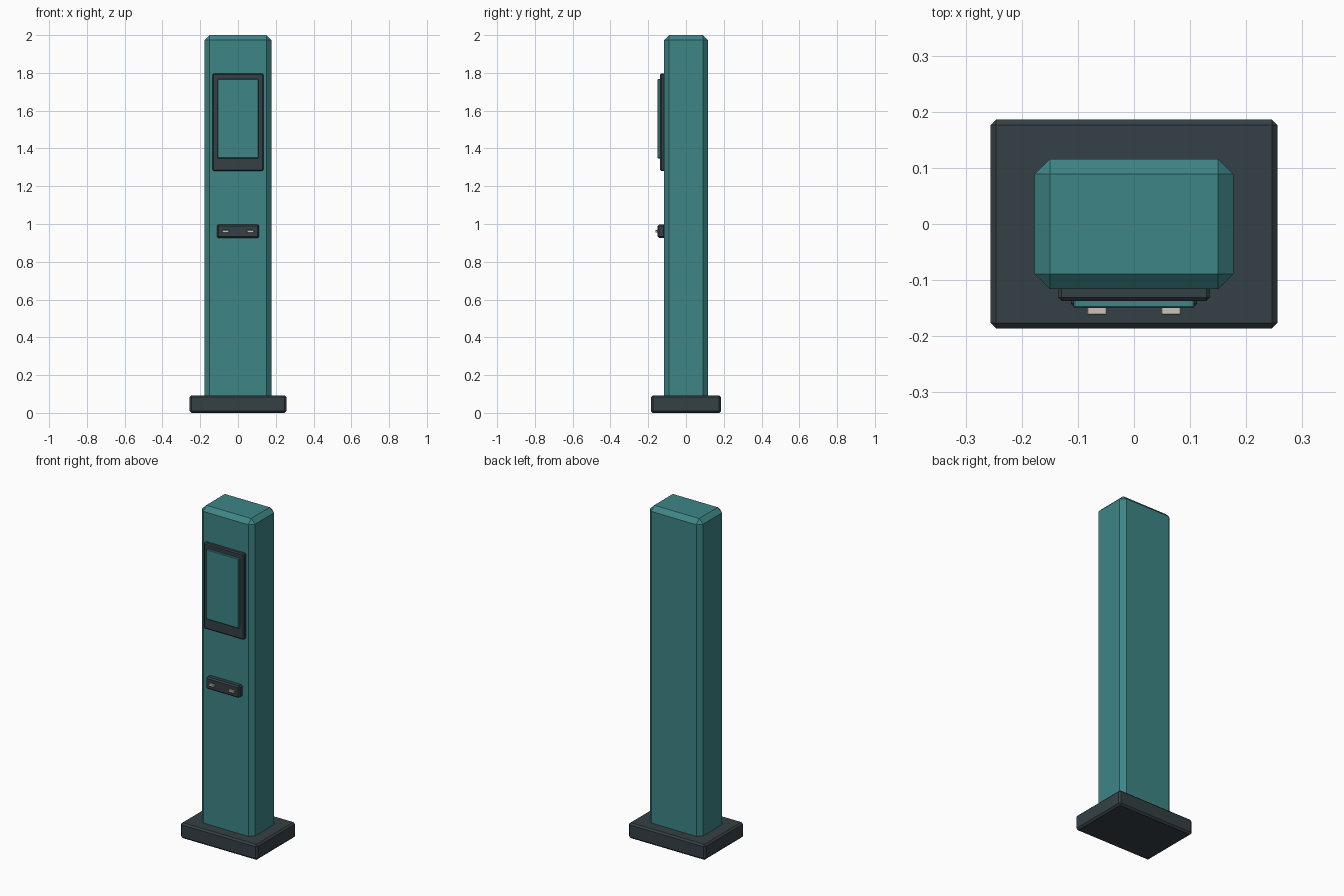
import bpy
import bmesh
from mathutils import Vector

if "Cube" in bpy.data.objects:
    bpy.data.objects.remove(bpy.data.objects["Cube"], do_unlink=True)


def material(name, r, g, b):
    mat = bpy.data.materials.new(name)
    mat.use_nodes = True
    mat.diffuse_color = (r, g, b, 1)
    bsdf = next(n for n in mat.node_tree.nodes if n.type == "BSDF_PRINCIPLED")
    bsdf.inputs["Base Color"].default_value = (r, g, b, 1)
    return mat


teal = material("teal", 0.048, 0.235, 0.24)
charcoal = material("charcoal", 0.036, 0.051, 0.06)
pale = material("pale_grey", 0.58, 0.56, 0.49)


def box(name, low, high, mat, bevel=0):
    """Box between two corners, with flat chamfers on all edges."""
    low, high = Vector(low), Vector(high)
    size, centre = high - low, (low + high) / 2
    bm = bmesh.new()
    bmesh.ops.create_cube(bm, size=1)
    for v in bm.verts:
        v.co = Vector(a * b for a, b in zip(v.co, size))
    if bevel:
        bmesh.ops.bevel(bm, geom=bm.edges[:], offset=bevel, segments=1,
                        affect="EDGES", profile=0.5)
    mesh = bpy.data.meshes.new(name)
    bm.to_mesh(mesh)
    bm.free()
    mesh.materials.append(mat)
    obj = bpy.data.objects.new(name, mesh)
    obj.location = centre
    bpy.context.collection.objects.link(obj)
    return obj


# Foot plate and chamfered column
box("base", (-0.256, -0.186, 0), (0.256, 0.186, 0.093), charcoal, 0.01)
box("column", (-0.177, -0.116, 0.05), (0.177, 0.116, 2), teal, 0.027)

# Display in its dark frame
box("screen_frame", (-0.135, -0.137, 1.28), (0.135, -0.11, 1.797), charcoal, 0.006)
box("screen", (-0.108, -0.15, 1.348), (0.108, -0.13, 1.768), teal, 0.003)

# Small panel with a pale contact on each side
box("reader", (-0.112, -0.15, 0.926), (0.112, -0.11, 0.998), charcoal, 0.008)
for side, x in (("right", -0.066), ("left", 0.066)):
    box("contact_" + side, (x - 0.018, -0.162, 0.954),
        (x + 0.018, -0.145, 0.968), pale, 0.002)
